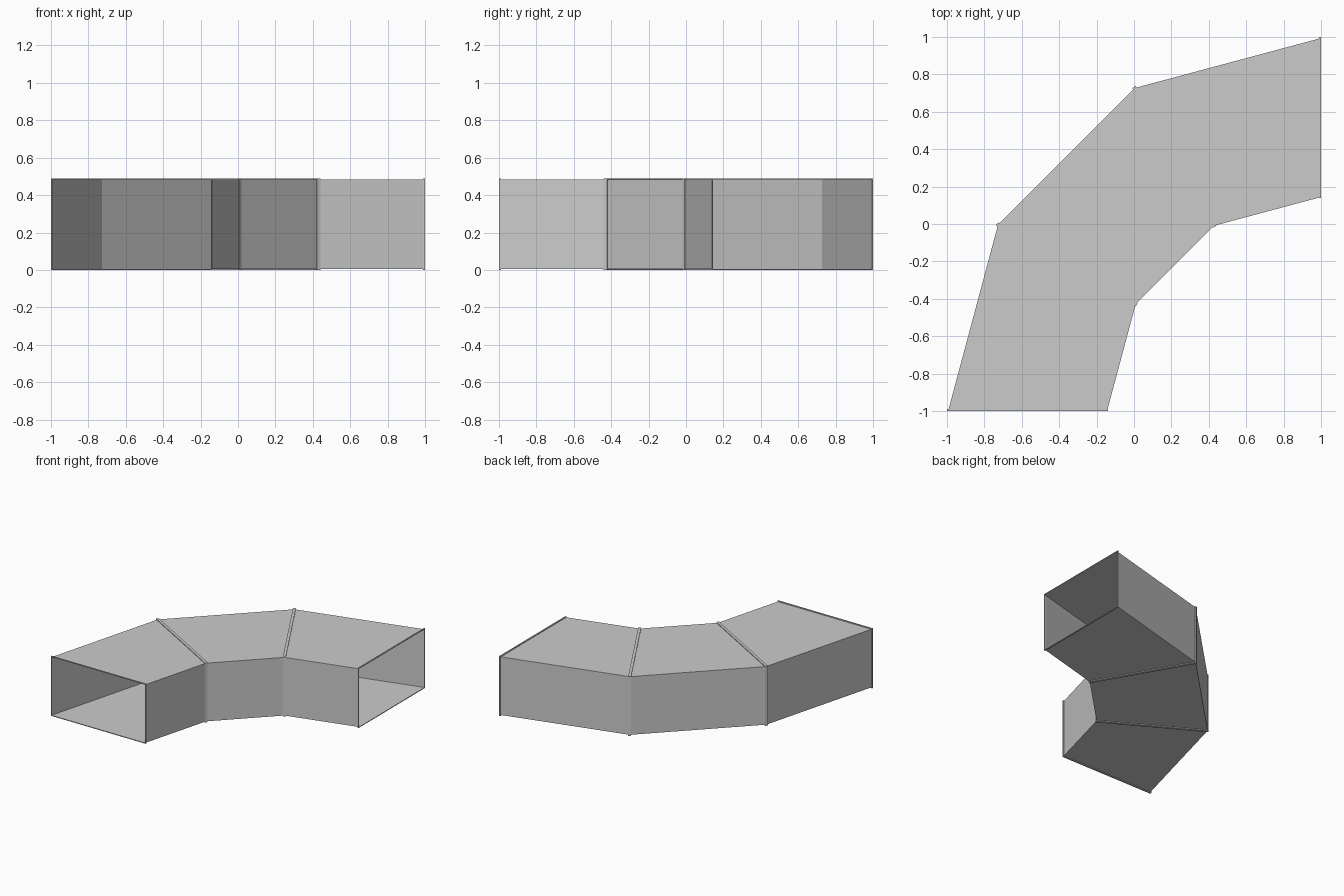
import bpy
import math
from mathutils import Vector

if "Cube" in bpy.data.objects:
    bpy.data.objects.remove(bpy.data.objects["Cube"])

CENTRE = Vector((1.0, -1.0, 0.0))   # bend centre
R_IN, R_OUT = 1.138, 2.0            # flange outer extents
HEIGHT = 0.49
LIP = 0.006                         # flange overhang beyond the duct wall
DEPTH = 0.011                       # flange depth along the duct
ANGLES = [math.radians(a) for a in (180, 150, 120, 90)]


def make_object(name, verts, faces):
    mesh = bpy.data.meshes.new(name)
    mesh.from_pydata(verts, [], faces)
    mesh.update()
    obj = bpy.data.objects.new(name, mesh)
    bpy.context.collection.objects.link(obj)


def frame(angle, inset, shift=0.0):
    """Four corners of the rectangular section at a bend angle."""
    radial = Vector((math.cos(angle), math.sin(angle), 0))
    along = Vector((math.sin(angle), -math.cos(angle), 0))
    corners = ((R_IN + inset, inset), (R_OUT - inset, inset),
               (R_OUT - inset, HEIGHT - inset), (R_IN + inset, HEIGHT - inset))
    return [CENTRE + radial * r + along * shift + Vector((0, 0, z))
            for r, z in corners]


def bridge(a, b):
    """Quads joining two four-corner loops."""
    return [(a + i, a + (i + 1) % 4, b + (i + 1) % 4, b + i) for i in range(4)]


def flange(name, angle, shift):
    verts = (frame(angle, 0) + frame(angle, 0, shift)
             + frame(angle, LIP, shift) + frame(angle, LIP))
    faces = bridge(0, 4) + bridge(4, 8) + bridge(8, 12) + bridge(12, 0)
    if shift < 0:
        faces = [f[::-1] for f in faces]
    make_object(name, verts, faces)


for n in range(3):
    start, end = ANGLES[n], ANGLES[n + 1]
    # open sheet-metal duct section
    make_object(f"duct_section_{n + 1}",
                frame(start, LIP) + frame(end, LIP), bridge(0, 4))
    # thin flange at each end of the section
    flange(f"start_flange_{n + 1}", start, DEPTH)
    flange(f"end_flange_{n + 1}", end, -DEPTH)
